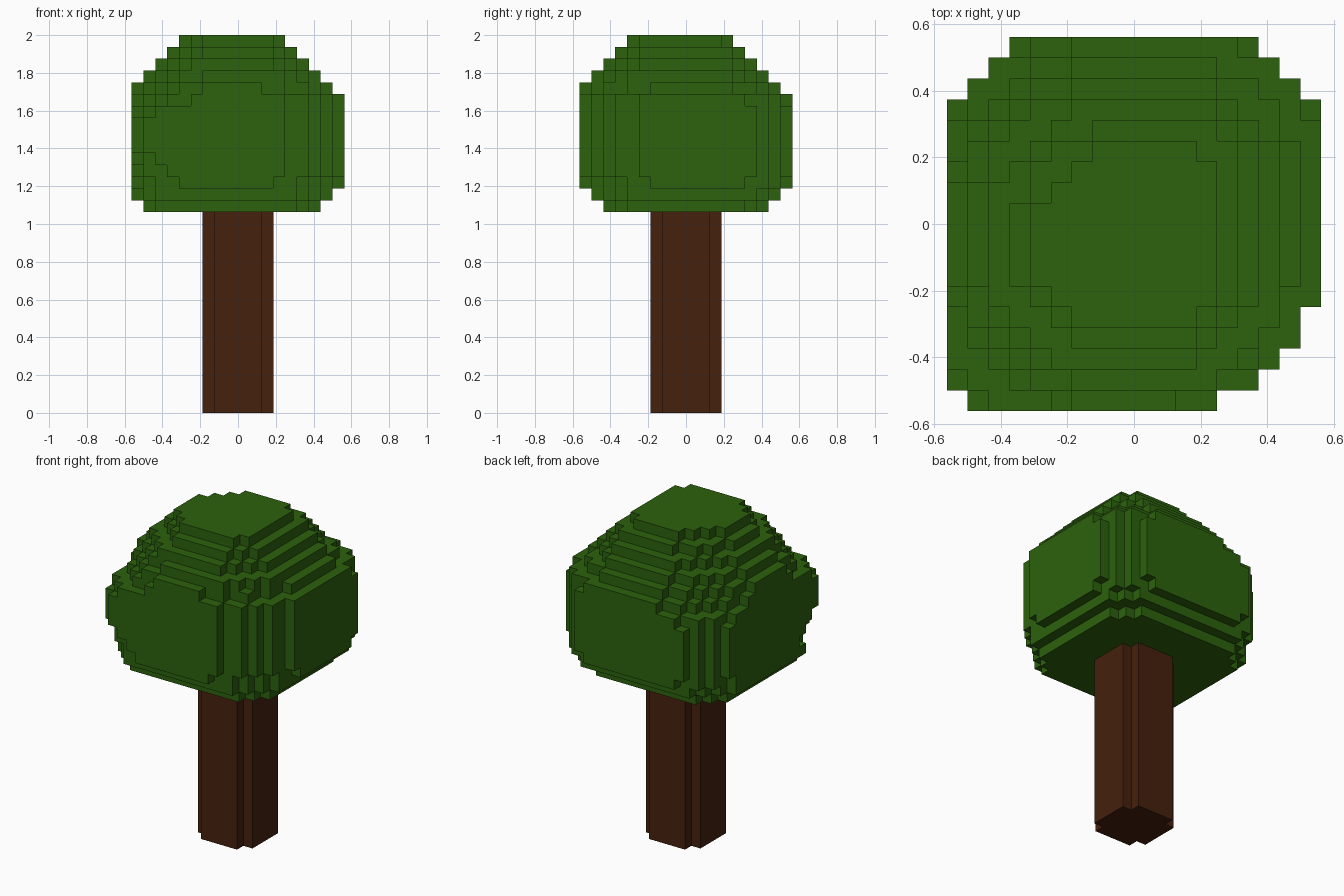
import bpy, bmesh, math
from mathutils import Vector

cube = bpy.data.objects.get("Cube")
if cube:
    bpy.data.objects.remove(cube, do_unlink=True)

U = 1 / 16  # edge of one block


def material(name, rgb):
    m = bpy.data.materials.new(name)
    m.use_nodes = True
    color = (*rgb, 1)
    m.diffuse_color = color
    bsdf = next(n for n in m.node_tree.nodes if n.type == 'BSDF_PRINCIPLED')
    bsdf.inputs["Base Color"].default_value = color
    bsdf.inputs["Roughness"].default_value = 0.9
    return m


def corner_cut(r, row):
    """Blocks missing in one row of a corner rounded with radius r."""
    rise = r - row - 0.5
    return round(r - math.sqrt(r * r - rise * rise)) if rise > 0 else 0


def layer_cells(z, box, radii):
    """Blocks of one layer: a rectangle with rounded corners, in the order
    front-left, front-right, back-right, back-left of the plan."""
    x0, x1, y0, y1 = box
    fl, fr, br, bl = radii
    cells = set()
    for y in range(y0, y1):
        front, back = y - y0, y1 - 1 - y
        lo = x0 + max(corner_cut(fl, front), corner_cut(bl, back))
        hi = x1 - max(corner_cut(fr, front), corner_cut(br, back))
        cells.update((x, y, z) for x in range(lo, hi))
    return cells


def build_blocks(name, cells, mat):
    """Skin the outside of a set of blocks and merge flat regions."""
    bm = bmesh.new()
    verts = {}

    def vert(p):
        key = tuple(p)
        if key not in verts:
            verts[key] = bm.verts.new(Vector(key) * U)
        return verts[key]

    for cell in cells:
        for axis in range(3):
            for side in (0, 1):
                neighbour = list(cell)
                neighbour[axis] += 2 * side - 1
                if tuple(neighbour) in cells:
                    continue
                ring = [(0, 0), (1, 0), (1, 1), (0, 1)]
                if not side:
                    ring.reverse()
                quad = []
                for u, v in ring:
                    p = list(cell)
                    p[axis] += side
                    p[(axis + 1) % 3] += u
                    p[(axis + 2) % 3] += v
                    quad.append(vert(p))
                bm.faces.new(quad)
    bmesh.ops.dissolve_limit(bm, angle_limit=math.radians(1),
                             verts=bm.verts[:], edges=bm.edges[:])
    bmesh.ops.triangulate(bm, faces=[f for f in bm.faces if len(f.verts) > 4])
    me = bpy.data.meshes.new(name)
    bm.to_mesh(me)
    bm.free()
    me.materials.append(mat)
    ob = bpy.data.objects.new(name, me)
    bpy.context.collection.objects.link(ob)


bark = material("bark brown", (0.061, 0.0150, 0.0042))
leaf = material("leaf green", (0.0252, 0.122, 0.0042))

# Trunk: square post with notched corners
TRUNK_TOP, CROWN_TOP = 17, 32
trunk = set()
for z in range(TRUNK_TOP):
    trunk |= layer_cells(z, (-3, 3, -3, 3), (2, 2, 2, 2))
build_blocks("trunk", trunk, bark)

# Crown: corner radii of the stacked layers, bottom to top
radii = [(3, 4, 4, 4), (4, 5.5, 4, 5.5), (6, 9, 6, 6), (5, 8, 5.5, 5.5)]
radii += [(4, 7.5, 5.5, 5.5)] + [(3, 7.5, 5.5, 5.5)] * 3
radii += [(4, 7.5, 5.5, 6), (8, 8, 6, 9), (9, 8.5, 6, 9)]
radii += [(8, 5.5, 5.5, 8), (5.5, 5.5, 4, 7), (5.5, 4, 3, 6), (4, 3, 3, 5.5)]

# The plan is widest in the middle and steps in by one block per layer
crown = set()
for z in range(TRUNK_TOP, CROWN_TOP):
    below, above = max(0, 19 - z), max(0, z - 26)
    inset = below + above
    left = 9 - max(0, inset - 1)
    front = 9 - below - max(0, above - 1)
    box = (-left, 9 - inset, -front, 9 - inset)
    crown |= layer_cells(z, box, radii[z - TRUNK_TOP])
build_blocks("leaf_crown", crown, leaf)
